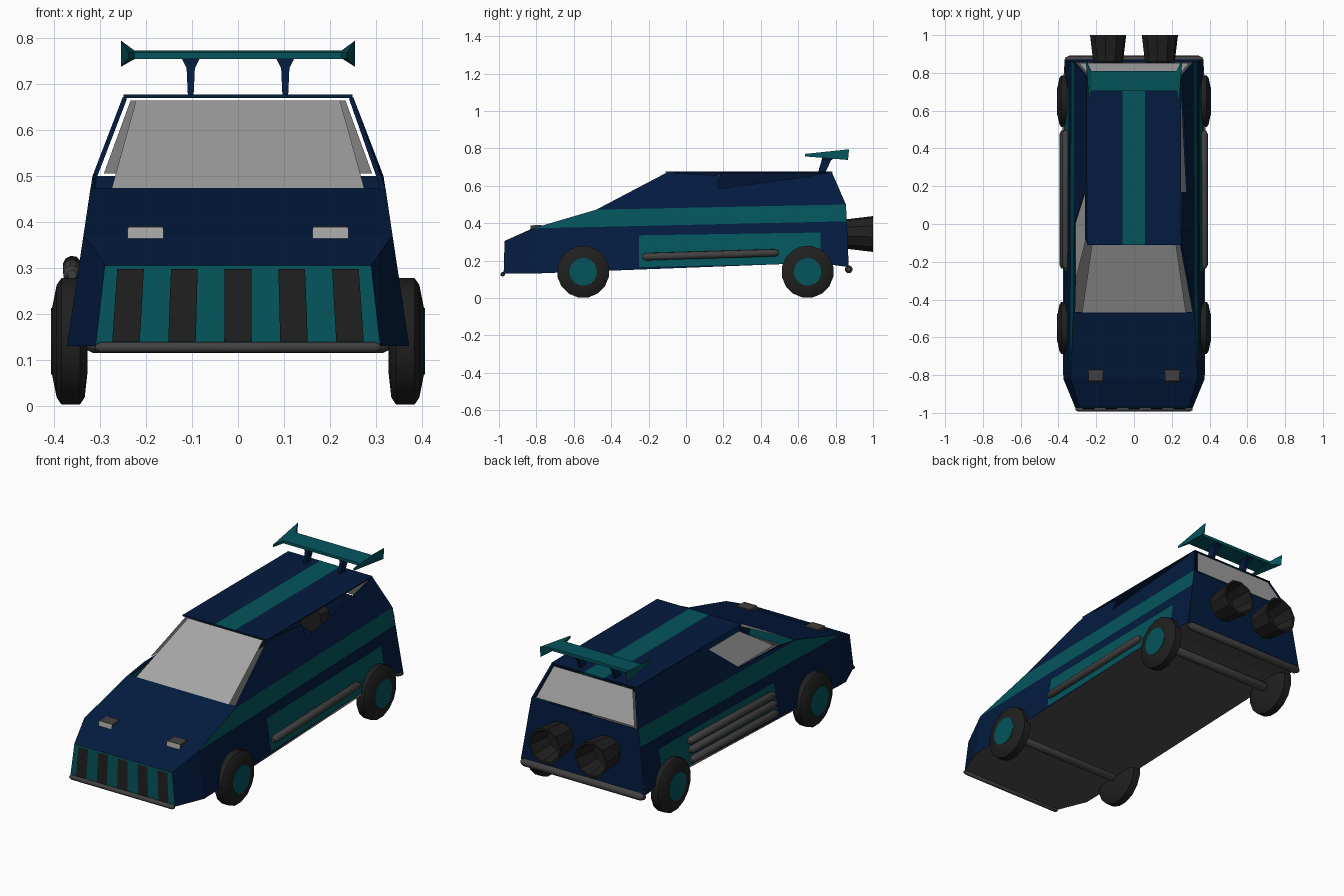
import bpy, bmesh, math
from mathutils import Vector

cube = bpy.data.objects.get("Cube")
if cube:
    bpy.data.objects.remove(cube)


def material(name, rgb):
    m = bpy.data.materials.new(name)
    m.use_nodes = True
    m.diffuse_color = (*rgb, 1)
    node = next(n for n in m.node_tree.nodes if n.type == 'BSDF_PRINCIPLED')
    node.inputs["Base Color"].default_value = (*rgb, 1)
    node.inputs["Roughness"].default_value = 0.6
    return m


NAVY = material("navy paint", (0.001, 0.011, 0.05))
TEAL = material("teal paint", (0.001, 0.09, 0.106))
GLASS = material("grey glass", (0.38, 0.38, 0.38))
BLACK = material("black rubber", (0.014, 0.014, 0.014))
METAL = material("grey metal", (0.08, 0.078, 0.078))
DARK = material("dark metal", (0.055, 0.052, 0.052))


def build(name, verts, faces, mats, smooth=False):
    """Mesh object from points and faces; extra materials are assigned later."""
    me = bpy.data.meshes.new(name)
    me.from_pydata([tuple(v) for v in verts], [], faces)
    bm = bmesh.new()
    bm.from_mesh(me)
    bmesh.ops.recalc_face_normals(bm, faces=bm.faces)
    bm.to_mesh(me)
    bm.free()
    for m in mats:
        me.materials.append(m)
    ob = bpy.data.objects.new(name, me)
    bpy.context.collection.objects.link(ob)
    if smooth:
        bpy.ops.object.select_all(action='DESELECT')
        ob.select_set(True)
        bpy.context.view_layer.objects.active = ob
        bpy.ops.object.shade_smooth_by_angle(angle=math.radians(40))
    return ob


def sheet(name, pts, mat):
    return build(name, pts, [list(range(len(pts)))], [mat])


def strip(name, rows, mat):
    """Symmetric panel from rows of (half width, y, z)."""
    verts = [(s * w, y, z) for w, y, z in rows for s in (-1, 1)]
    faces = [(2 * i, 2 * i + 1, 2 * i + 3, 2 * i + 2) for i in range(len(rows) - 1)]
    return build(name, verts, faces, [mat])


def loft(name, rings, mat, smooth=False):
    """Skin between closed rings with capped ends."""
    n = len(rings[0])
    verts = [p for r in rings for p in r]
    faces = [(k * n + i, k * n + (i + 1) % n, (k + 1) * n + (i + 1) % n, (k + 1) * n + i)
             for k in range(len(rings) - 1) for i in range(n)]
    faces += [list(range(n)), list(range(len(verts) - n, len(verts)))]
    return build(name, verts, faces, [mat], smooth)


def lathe(name, start, direction, profile, mat, n=16, smooth=True):
    """Revolve (distance, radius) pairs around a line."""
    d = Vector(direction).normalized()
    u = d.orthogonal().normalized()
    v = d.cross(u)
    rings = []
    for t, r in profile:
        c = Vector(start) + d * t
        rings.append([c + r * (math.cos(a) * u + math.sin(a) * v)
                      for a in (math.tau * (i + 0.5) / n for i in range(n))])
    return loft(name, rings, mat, smooth)


def pipe(name, a, b, r):
    d = Vector(b) - Vector(a)
    L = d.length
    lathe(name, a, d, [(0, r * .5), (r, r), (L - r, r), (L, r * .5)], DARK, 10)


def half_width(z):
    """Body half width at a height."""
    if z < .5:
        return .373 - (z - .13) * .151
    return .317 - (z - .5) * .383


def wall(name, s, pts, mat, off=0):
    return sheet(name, [(s * (half_width(z) + off), y, z) for y, z in pts], mat)


# Side walls, with differently cut window openings on the two sides
openings = {
    "left": [(-.1, .672), (.17, .654), (.17, .583), (.62, .645), (.78, .672)],
    "right": [(-.34, .495), (.0, .505), (.2, .672), (.78, .672)],
}
for side, s in (("left", 1), ("right", -1)):
    wall(side + "_lower_side", s,
         [(-.82, .13), (-.75, .133), (.7, .188), (.87, .165), (.86, .41), (-.82, .372)], NAVY)
    wall(side + "_side_band", s, [(-.82, .372), (.86, .41), (.855, .5), (-.48, .472)], TEAL)
    upper = wall(side + "_upper_side", s, [(-.48, .472)] + openings[side] + [(.855, .5)], NAVY)
    thick = upper.modifiers.new("thickness", 'SOLIDIFY')
    thick.thickness = .01
    thick.offset = -1 if upper.data.polygons[0].normal.x * s > 0 else 1
    wall(side + "_door_panel", s, [(-.25, .165), (.72, .187), (.72, .35), (-.25, .335)], TEAL, .004)
    sheet(side + "_nose_corner", [(s * .31, -.975, .13), (s * .29, -.97, .305),
                                  (s * half_width(.372), -.82, .372), (s * .373, -.82, .13)], NAVY)
wall("right_side_window", -1, [(.2, .654), (-.08, .654), (-.3, .507), (.0, .507)], GLASS, -.004)
wall("right_roof_lip", -1, [(.22, .676), (-.1, .676), (-.08, .652), (.2, .652)], NAVY)

# Hood, glass, rear panel and floor
strip("hood", [(.29, -.97, .305), (half_width(.372), -.82, .372), (half_width(.472), -.465, .474)], NAVY)
strip("windshield", [(.275, -.468, .474), (.222, -.105, .665)], GLASS)
strip("rear_window", [(.292, .852, .506), (.234, .784, .665)], GLASS)
strip("rear_panel", [(half_width(.165), .872, .165), (half_width(.5), .855, .5)], NAVY)
strip("floor", [(.31, -.975, .13), (.374, -.82, .13), (.376, -.75, .133),
                (.378, .7, .186), (.367, .87, .165)], METAL)

# Roof with a centre stripe
xs = [-.25, -.06, .058, .25]
roof = build("roof", [(x, y, .677) for x in xs for y in (-.11, .782)],
             [(2 * i, 2 * i + 2, 2 * i + 3, 2 * i + 1) for i in range(3)], [NAVY, TEAL])
for p in roof.data.polygons:
    p.material_index = 1 if abs(p.center.x) < .05 else 0
slab = roof.modifiers.new("thickness", 'SOLIDIFY')
slab.thickness = .006
slab.offset = -1 if roof.data.polygons[0].normal.z > 0 else 1

# Navy edging along the front of the roof
sheet("roof_front_edge", [(-.25, -.111, .67), (.25, -.111, .67),
                          (.25, -.111, .678), (-.25, -.111, .678)], NAVY)

# Front grille with dark slats
strip("grille", [(.31, -.975, .13), (.29, -.97, .305)], TEAL)
for i in range(-2, 3):
    x0, x1 = i * .122, i * .117
    sheet("grille_slat", [(x0 - .03, -.979, .14), (x0 + .03, -.979, .14),
                          (x1 + .029, -.974, .297), (x1 - .029, -.974, .297)], BLACK)

# Headlights: dark housings with pale lenses
for s in (-1, 1):
    loft("headlight_housing", [[(s * x, -.836, .345), (s * x, -.83, .388), (s * x, -.772, .391),
                                (s * x, -.77, .37)] for x in (.163, .24)], DARK)
    sheet("headlight_lens", [(s * .161, -.841, .345), (s * .242, -.841, .345),
                             (s * .24, -.834, .389), (s * .163, -.834, .389)], GLASS)

# Bumpers and axles
pipe("front_bumper", (-.31, -.98, .127), (.31, -.98, .127), .012)
pipe("rear_bumper", (-.365, .87, .153), (.365, .87, .153), .021)
for y in (-.55, .65):
    pipe("axle", (-.34, y, .138), (.34, y, .138), .024)

# Side pipes: one on the left, three on the right
for s, z in ((1, .228), (-1, .198), (-1, .247), (-1, .293)):
    x = s * (half_width(z) + .013)
    pipe("side_pipe", (x, -.235, z - .008), (x, .495, z + .014), .02)

# Wheels
for y in (-.55, .65):
    for s in (-1, 1):
        lathe("tire", (s * .328, y, .14), (s, 0, 0),
              [(0, .07), (.006, .125), (.016, .14), (.057, .14), (.067, .125), (.077, .075)], BLACK)
        lathe("hub", (s * .39, y, .14), (s, 0, 0), [(0, .074), (.017, .074)], TEAL)

# Flared hollow exhausts
for x in (-.137, .137):
    lathe("exhaust", (x, .8, .342), (0, 1, 0),
          [(0, .07), (.06, .08), (.2, .097), (.2, .086), (.08, .068)], BLACK, 10, False)

# Rear wing with flared ends, on two posts
tip = [(.635, .757), (.635, .77), (.872, .795), (.866, .738)]
mid = [(.705, .755), (.705, .769), (.81, .773), (.81, .757)]
inner, outer = [.225] * 4, [.238, .238, .255, .255]
loft("rear_wing", [[(s * x, y, z) for x, (y, z) in zip(xs, sec)] for s, xs, sec in
                   ((-1, outer, tip), (-1, inner, mid), (1, inner, mid), (1, outer, tip))], TEAL)
for s in (-1, 1):
    loft("wing_post", [[(s * .103 - h, y0, z), (s * .103 + h, y0, z),
                        (s * .103 + h, y1, z), (s * .103 - h, y1, z)]
                       for h, y0, y1, z in ((.006, .705, .745, .67), (.009, .725, .775, .735),
                                            (.02, .728, .8, .757))], NAVY)
